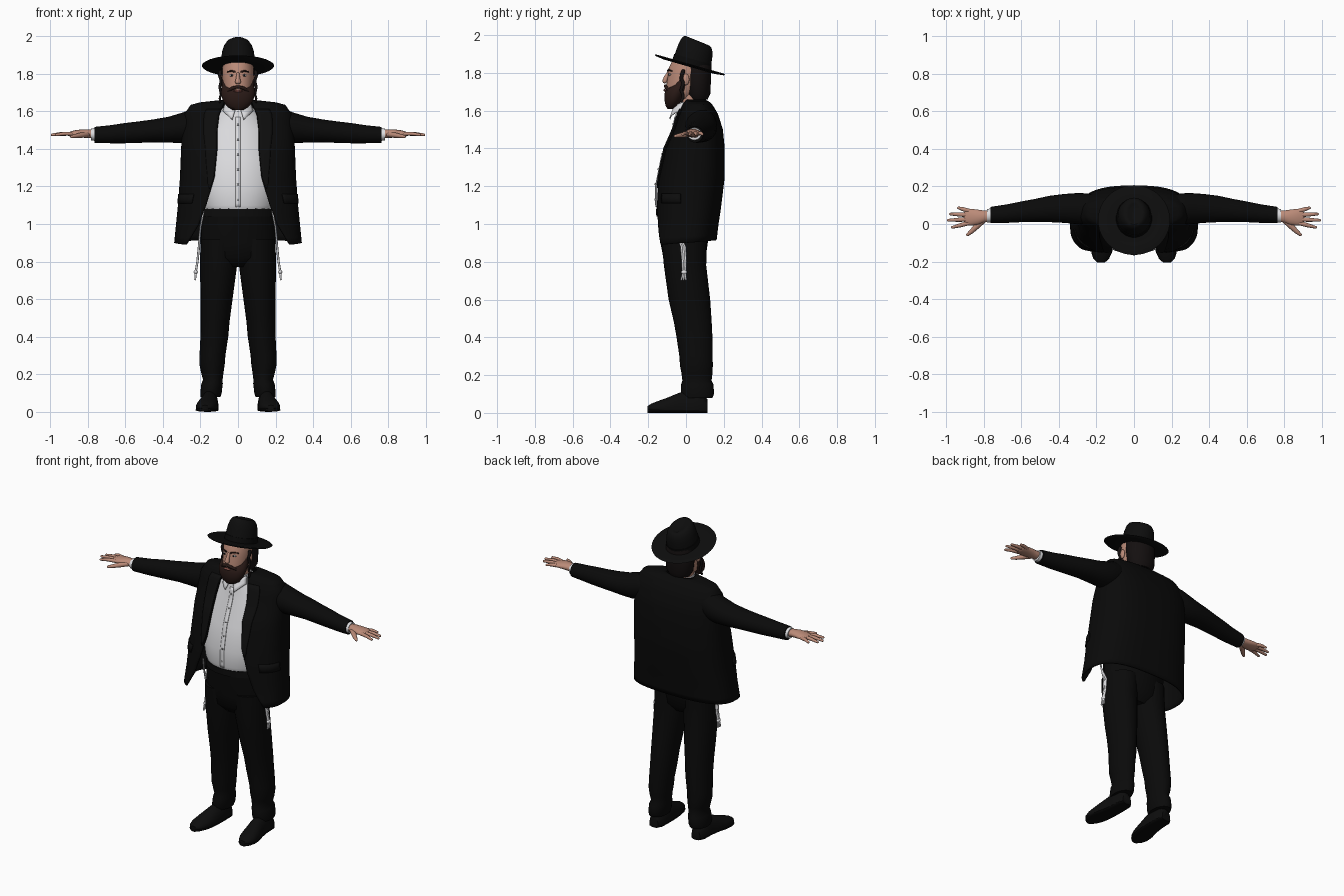
import bpy, bmesh, math
from mathutils import Vector

if "Cube" in bpy.data.objects:
    bpy.data.objects.remove(bpy.data.objects["Cube"])


def material(name, r, g, b):
    m = bpy.data.materials.new(name)
    m.use_nodes = True
    m.diffuse_color = (r, g, b, 1)
    node = m.node_tree.nodes["Principled BSDF"]
    node.inputs["Base Color"].default_value = (r, g, b, 1)
    node.inputs["Roughness"].default_value = 0.9
    return m


BLACK = material("black cloth", 0.003, 0.003, 0.003)
FELT = material("black felt", 0.004, 0.004, 0.004)
WHITE = material("white cotton", 0.72, 0.72, 0.74)
SKIN = material("skin", 0.5, 0.26, 0.19)
BEARD = material("dark brown beard", 0.022, 0.01, 0.008)
HAIR = material("black hair", 0.007, 0.005, 0.005)
LIPS = material("lips", 0.3, 0.1, 0.08)
GREY = material("grey button", 0.3, 0.3, 0.3)
made = []


def finish(name, bm, mat, mirror=False, solid=0):
    bmesh.ops.recalc_face_normals(bm, faces=bm.faces)
    me = bpy.data.meshes.new(name)
    bm.to_mesh(me)
    bm.free()
    me.materials.append(mat)
    ob = bpy.data.objects.new(name, me)
    bpy.context.collection.objects.link(ob)
    if mirror:
        ob.modifiers.new("mirror", "MIRROR")
    if solid:
        mod = ob.modifiers.new("thickness", "SOLIDIFY")
        mod.thickness, mod.offset = solid, 0
    made.append(ob)
    return ob


def tube(name, rings, mat, axis=None, mirror=False, dome=False, n=24, floor=None, shape=None):
    """Skin elliptical rings (x, y, z, radius_u, radius_v) along a path."""
    pts = [Vector(r[:3]) for r in rings]
    last = len(pts) - 1
    data = []
    for i, r in enumerate(rings):
        t = Vector(axis) if axis else (pts[min(i + 1, last)] - pts[max(i - 1, 0)]).normalized()
        ref = Vector((0, 0, 1)) if abs(t.z) < 0.8 else Vector((0, 1, 0))
        u = ref.cross(t).normalized()
        data.append((pts[i], t, u, t.cross(u), r[3], r[4]))
    if dome:
        def caps(d, sign):
            c, t, u, v, a, b = d
            return [(c + t * sign * min(a, b) * math.sin(k), t, u, v, a * math.cos(k), b * math.cos(k))
                    for k in (0.5, 1.0, 1.4)]
        data = caps(data[0], -1)[::-1] + data + caps(data[-1], 1)
    bm = bmesh.new()
    loops = []
    for c, t, u, v, a, b in data:
        loop = []
        for k in range(n):
            w = 2 * math.pi * k / n
            p = c + u * a * math.cos(w) + v * b * math.sin(w)
            if floor is not None:
                p.z = max(p.z, floor)
            loop.append(bm.verts.new(shape(p) if shape else p))
        loops.append(loop)
    for a, b in zip(loops, loops[1:]):
        for k in range(n):
            j = (k + 1) % n
            bm.faces.new((a[k], a[j], b[j], b[k]))
    bm.faces.new(loops[0])
    bm.faces.new(loops[-1])
    return finish(name, bm, mat, mirror)


def upright(name, rings, mat, **kw):
    """Rings given as (z, centre x, centre y, radius x, radius y)."""
    return tube(name, [(x, y, z, a, b) for z, x, y, a, b in rings], mat, axis=(0, 0, 1), **kw)


def patch(name, func, rows, cols, mat, solid):
    bm = bmesh.new()
    g = [[bm.verts.new(func(i / rows, j / cols)) for j in range(cols + 1)] for i in range(rows + 1)]
    for i in range(rows):
        for j in range(cols):
            bm.faces.new((g[i][j], g[i][j + 1], g[i + 1][j + 1], g[i + 1][j]))
    return finish(name, bm, mat, True, solid)


def ball(name, loc, scale, mat, mirror=False):
    bm = bmesh.new()
    bmesh.ops.create_uvsphere(bm, u_segments=16, v_segments=10, radius=1)
    for v in bm.verts:
        v.co = Vector(a * s + c for a, s, c in zip(v.co, scale, loc))
    return finish(name, bm, mat, mirror)


def sample(rings, z):
    """Blend the ring values at a height; rings run from top to bottom."""
    for a, b in zip(rings, rings[1:]):
        if z >= b[0]:
            f = min(1, (a[0] - z) / (a[0] - b[0]))
            return [p + (q - p) * f for p, q in zip(a, b)]
    return list(rings[-1])


# Trousers
upright("trouser_seat", [(1.085, 0, -.008, .19, .148), (1.0, 0, -.005, .2, .14), (.9, 0, -.01, .2, .125),
                         (.82, 0, -.008, .19, .112), (.77, 0, -.005, .12, .07)], BLACK)
upright("belt", [(1.08, 0, -.008, .194, .152), (1.04, 0, -.007, .2, .15)], FELT)
upright("trouser_leg", [(.92, .1, -.01, .099, .12), (.78, .104, -.005, .099, .112), (.6, .114, .018, .085, .11),
                        (.48, .122, .036, .077, .1), (.4, .126, .045, .074, .095), (.3, .136, .053, .069, .088),
                        (.25, .138, .055, .067, .087), (.21, .137, .058, .06, .082), (.17, .134, .058, .052, .077),
                        (.15, .138, .06, .057, .086), (.1, .144, .06, .057, .088), (.08, .146, .06, .053, .08)],
        BLACK, mirror=True)

# Shoes
SHOE = [(.15, .115, .03, .07), (.15, .09, .044, .1), (.15, .02, .046, .12), (.155, -.04, .05, .105),
        (.165, -.1, .056, .08), (.172, -.15, .053, .062), (.175, -.185, .04, .048), (.176, -.205, .02, .035)]
tube("shoe", [(x, y, .025, w, h - .025) for x, y, w, h in SHOE], FELT, axis=(0, 1, 0), mirror=True, floor=.01)
tube("shoe_sole", [(x, y, .01, w * 1.05, .01) for x, y, w, h in SHOE], BLACK, axis=(0, 1, 0), mirror=True)

# Shirt with placket, buttons and collar
SHIRT = [(1.63, 0, .03, .068, .075), (1.58, 0, .045, .12, .1), (1.5, 0, .05, .19, .12), (1.35, 0, .03, .22, .16),
         (1.2, 0, .0, .22, .16), (1.1, 0, -.005, .2, .155), (1.07, 0, -.005, .185, .148), (1.04, 0, 0, .16, .13)]
upright("shirt", SHIRT, WHITE, n=40)


def shirt_front(z):
    r = sample(SHIRT, z)
    return r[2] - r[4]


def placket(i, j):
    z = 1.57 - .48 * i
    return (.013 * j, shirt_front(z) - .002, z)


patch("shirt_placket", placket, 24, 1, WHITE, .004)
for k in range(6):
    z = 1.53 - .08 * k
    ball("shirt_button", (0, shirt_front(z) - .005, z), (.006, .003, .006), GREY)
upright("collar_band", [(1.6, 0, .02, .074, .08), (1.645, 0, .025, .064, .07)], WHITE)


def collar(i, j):
    top = Vector((.012 + .056 * j, -.064 + .055 * j * j, 1.615 + .03 * j))
    low = Vector((.03 + .05 * j, -.086 + .055 * j * j, 1.555 + .045 * j))
    return top.lerp(low, i)


patch("collar_flap", collar, 3, 6, WHITE, .006)

# Open jacket: (z, half width, front y, back y, half opening)
JACKET = [(1.655, .09, 0, .1, .07), (1.643, .2, -.005, .12, .075), (1.63, .25, -.015, .135, .08),
          (1.58, .283, -.04, .165, .1), (1.5, .293, -.068, .19, .11), (1.4, .298, -.113, .2, .11),
          (1.25, .304, -.145, .2, .125), (1.1, .315, -.162, .182, .17), (1.0, .325, -.165, .168, .21),
          (.9, .335, -.178, .157, .275)]
POW = .75


def jacket_point(z, u, off=0, span=None):
    """u runs from the front opening to the centre of the back, or over a given angle."""
    _, hw, yf, yb, gap = sample(JACKET, z)
    t0 = math.asin((gap / hw) ** (1 / POW))
    t = t0 + u * (span if span is not None else math.pi - t0)
    s, c = max(0, math.sin(t)), math.cos(t)
    if u == 1 and span is None:
        s = 0
    x = (hw + off) * s ** POW
    y = (yf + yb) / 2 - ((yb - yf) / 2 + off) * math.copysign(abs(c) ** POW, c)
    return (x, y, z - .015 * c * min(1, max(0, (1.05 - z) / .15)))


def jacket_body(i, j):
    k = i * (len(JACKET) - 1)
    a = min(int(k + 1e-6), len(JACKET) - 2)
    z = JACKET[a][0] + (JACKET[a + 1][0] - JACKET[a][0]) * (k - a)
    return jacket_point(z, j)


patch("jacket_body", jacket_body, 3 * (len(JACKET) - 1), 40, BLACK, .01)
patch("jacket_lapel", lambda i, j: jacket_point(1.61 - .42 * i, j, .009, .02 + .3 * (1 - i) ** .6),
      16, 5, FELT, .006)
patch("jacket_pocket_flap", lambda i, j: jacket_point(1.16 - .05 * i, .12 + .25 * j, .008), 2, 8, FELT, .006)

# Sleeves and shirt cuffs
tube("sleeve", [(.2, .078, 1.535, .075, .075), (.25, .08, 1.525, .083, .085), (.3, .082, 1.512, .083, .08),
                (.37, .083, 1.502, .077, .069), (.45, .08, 1.496, .07, .061), (.53, .072, 1.489, .061, .057),
                (.6, .065, 1.484, .055, .054), (.68, .055, 1.478, .049, .048), (.765, .048, 1.474, .043, .043)],
     BLACK, axis=(1, 0, 0), mirror=True)
tube("shirt_cuff", [(.74, .047, 1.476, .038, .036), (.782, .044, 1.477, .036, .032)], WHITE,
     axis=(1, 0, 0), mirror=True)

# Hands
tube("palm", [(.76, .043, 1.478, .029, .023), (.8, .04, 1.481, .032, .023), (.83, .036, 1.482, .04, .022),
              (.87, .036, 1.481, .045, .018), (.895, .037, 1.479, .042, .012)], SKIN,
     axis=(1, 0, 0), mirror=True, dome=True)
for name, y, tip_x, tip_y in (("little_finger", .07, .935, .086), ("ring_finger", .048, .978, .053),
                              ("middle_finger", .025, .99, .02), ("index_finger", .005, .968, -.018)):
    tube(name, [(.88, y, 1.48, .012, .011), ((.88 + tip_x) / 2, (y + tip_y) / 2, 1.481, .011, .01),
                (tip_x, tip_y, 1.475, .007, .007)], SKIN, mirror=True, dome=True, n=12)
tube("thumb", [(.8, .025, 1.477, .018, .015), (.84, -.015, 1.472, .015, .014), (.866, -.04, 1.468, .012, .011),
               (.886, -.057, 1.465, .008, .008)], SKIN, mirror=True, dome=True, n=12)

# Head and face
upright("neck", [(1.58, 0, .025, .058, .06), (1.7, 0, .02, .058, .065)], SKIN)
upright("head", [(1.64, 0, -.045, .04, .04), (1.665, 0, -.035, .06, .065), (1.7, 0, -.02, .072, .085),
                 (1.74, 0, -.008, .08, .095), (1.78, 0, 0, .083, .097), (1.82, 0, .008, .084, .102),
                 (1.87, 0, .02, .078, .09)], SKIN, n=32)
tube("nose", [(0, -.092, 1.8, .008, .009), (0, -.106, 1.775, .011, .012), (0, -.112, 1.757, .016, .013)],
     SKIN, dome=True, n=16)
ball("eye", (.033, -.084, 1.791), (.013, .009, .007), GREY, True)
ball("pupil", (.033, -.091, 1.791), (.005, .004, .005), HAIR, True)
tube("eyebrow", [(.016, -.097, 1.81, .004, .005), (.036, -.092, 1.816, .004, .005), (.056, -.074, 1.81, .003, .003)],
     BEARD, mirror=True, dome=True, n=10)
ball("ear", (.088, .0, 1.765), (.01, .018, .03), SKIN, True)

# Beard, moustache and mouth
upright("beard", [(1.608, 0, -.075, .03, .022), (1.625, 0, -.072, .058, .036), (1.655, 0, -.065, .08, .049),
                  (1.69, 0, -.055, .09, .059), (1.715, 0, -.042, .089, .062), (1.735, 0, -.025, .086, .055),
                  (1.765, 0, -.02, .086, .03)], BEARD, n=32)
tube("moustache", [(0, -.109, 1.731, .008, .008), (.03, -.106, 1.724, .009, .009), (.056, -.086, 1.706, .006, .006)],
     BEARD, mirror=True, dome=True, n=12)
ball("mouth", (0, -.112, 1.708), (.024, .008, .006), LIPS)

# Hair and side locks
upright("hair", [(1.66, 0, .065, .065, .05), (1.69, 0, .063, .085, .066), (1.76, 0, .06, .091, .072),
                 (1.83, 0, .055, .09, .08), (1.86, 0, .05, .085, .08)], HAIR)
tube("side_lock", [(.094 + .004 * math.sin(k * 1.9), -.02 + .006 * math.cos(k * 1.9), 1.81 - .02 * k,
                    .009 - .0004 * k, .011 - .0004 * k) for k in range(9)], HAIR, mirror=True, dome=True, n=10)


# Hat, tilted back
def pinch(p):
    """Raise the front of the crown."""
    return Vector((p.x, p.y, p.z * (1 - .8 * p.y)))


hat = [upright("hat_brim", [(-.004, 0, 0, .08, .08), (-.008, 0, 0, .14, .14), (-.002, 0, 0, .185, .187),
                            (.003, 0, 0, .192, .193), (.007, 0, 0, .185, .187), (.003, 0, 0, .14, .14),
                            (.006, 0, 0, .08, .08)], FELT, n=48),
       upright("hat_crown", [(0, 0, .008, .093, .102), (.04, 0, .008, .09, .1), (.08, 0, .007, .085, .096),
                             (.11, 0, .006, .076, .09), (.13, 0, .005, .062, .08), (.137, 0, .004, .048, .068),
                             (.133, 0, .003, .03, .055), (.122, 0, .002, .01, .04)], FELT, n=40, shape=pinch),
       upright("hat_ribbon", [(.002, 0, .008, .096, .105), (.036, 0, .008, .093, .103)], BLACK, n=40)]
for ob in hat:
    ob.location = (0, .02, 1.84)
    ob.rotation_euler.x = -math.radians(15.8)

# Knotted cords hanging at the hips
for k in (-1, 0, 1):
    tube("hip_cord", [(.182, -.095, 1.07, .005, .005), (.2, -.06, .98, .005, .005),
                      (.208, -.015 + .009 * k, .88, .006, .006), (.216, -.01 + .008 * k, .8, .006, .006),
                      (.226, -.01 + .005 * k, .74, .006, .006), (.228, -.012 + .012 * k, .705, .005, .005)],
         WHITE, mirror=True, dome=True, n=8)
ball("cord_knot", (.225, -.01, .745), (.011, .016, .012), WHITE, True)

# Smooth shading with sharp edges kept
bpy.ops.object.select_all(action="DESELECT")
for ob in made:
    ob.select_set(True)
bpy.context.view_layer.objects.active = made[0]
bpy.ops.object.shade_smooth_by_angle(angle=math.radians(50))
